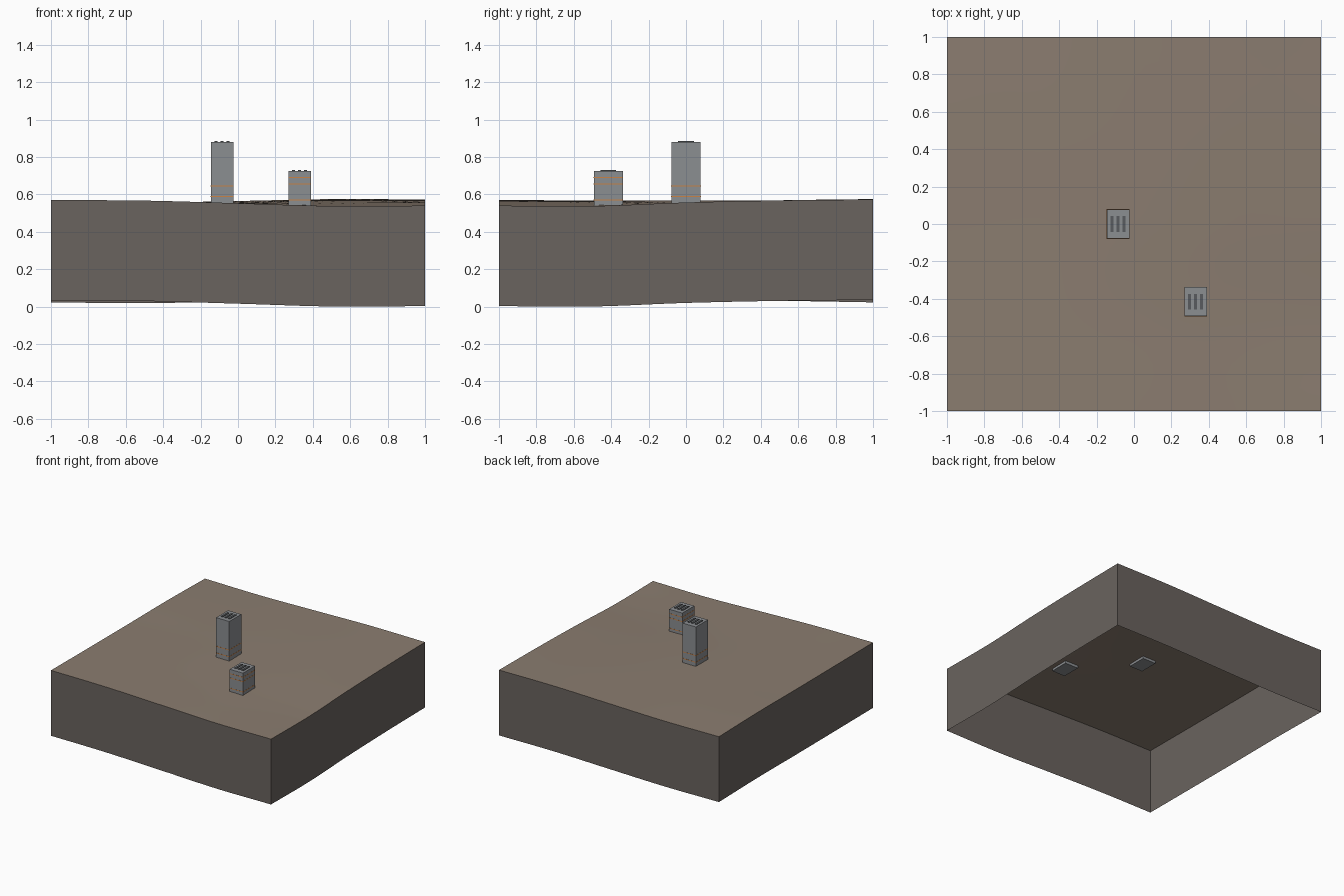
import bpy, bmesh

if "Cube" in bpy.data.objects:
    bpy.data.objects.remove(bpy.data.objects["Cube"])


def material(name, srgb):
    """Flat material from 0-255 sRGB values."""
    rgb = [((c / 255 + 0.055) / 1.055) ** 2.4 for c in srgb]
    mat = bpy.data.materials.new(name)
    mat.use_nodes = True
    mat.diffuse_color = (*rgb, 1)
    mat.node_tree.nodes["Principled BSDF"].inputs["Base Color"].default_value = (*rgb, 1)
    return mat


soil = material("soil brown", (139, 125, 112))
earth = material("cut earth", (106, 99, 94))
concrete = material("concrete grey", (139, 142, 145))
vent_grey = material("vent dark grey", (88, 91, 94))
orange = material("stripe orange", (200, 130, 70))


def finish(name, bm, mats):
    mesh = bpy.data.meshes.new(name)
    bm.to_mesh(mesh)
    bm.free()
    for mat in mats:
        mesh.materials.append(mat)
    obj = bpy.data.objects.new(name, mesh)
    bpy.context.collection.objects.link(obj)
    return obj


def box(name, low, high, mat):
    bm = bmesh.new()
    bmesh.ops.create_cube(bm, size=1)
    for v in bm.verts:
        v.co = [a + (b - a) * (c + 0.5) for a, b, c in zip(low, high, v.co)]
    return finish(name, bm, [mat])


# Gently rolling ground: control heights, rows from front to back
HEIGHTS = [
    (.570, .567, .553, .538, .540),
    (.568, .562, .550, .540, .538),
    (.567, .560, .555, .555, .557),
    (.568, .561, .560, .568, .568),
    (.560, .556, .565, .575, .573),
]
DEPTH = 0.537
STEPS = 32


def spline(values, t):
    """Smooth curve through evenly spaced values, t from -1 to 1."""
    last = len(values) - 1
    s = (t + 1) / 2 * last
    i = min(int(s), last - 1)
    f = s - i
    p1, p2 = values[i], values[i + 1]
    p0 = values[i - 1] if i > 0 else 2 * p1 - p2
    p3 = values[i + 2] if i + 2 <= last else 2 * p2 - p1
    return p1 + f / 2 * (p2 - p0 + f * (2 * p0 - 5 * p1 + 4 * p2 - p3
                                        + f * (3 * (p1 - p2) + p3 - p0)))


def ground(x, y):
    return spline([spline(row, x) for row in HEIGHTS], y)


bm = bmesh.new()
bmesh.ops.create_grid(bm, x_segments=STEPS, y_segments=STEPS, size=1)
for v in bm.verts:
    v.co.z = ground(max(-1, min(1, v.co.x)), max(-1, min(1, v.co.y)))
for f in bm.faces:
    f.smooth = True

# Skirt hanging from the rim, open below
rim = [e for e in bm.edges if e.is_boundary]
skirt = bmesh.ops.extrude_edge_only(bm, edges=rim)["geom"]
for part in skirt:
    if isinstance(part, bmesh.types.BMVert):
        part.co.z -= DEPTH
    elif isinstance(part, bmesh.types.BMFace):
        part.material_index = 1
        part.smooth = False
for e in rim:
    e.smooth = False
bmesh.ops.recalc_face_normals(bm, faces=bm.faces)
if max(bm.faces, key=lambda f: f.calc_center_median().z).normal.z < 0:
    bmesh.ops.reverse_faces(bm, faces=bm.faces)
finish("ground_block", bm, [soil, earth])


# Towers with stripe bands and roof vents
def tower(name, x, y, top, stripes):
    w, d = 0.06, 0.078
    box(name + "_body", (x - w, y - d, ground(x, y) - 0.02), (x + w, y + d, top), concrete)
    for i, z in enumerate(stripes):
        box(f"{name}_stripe_{i + 1}", (x - w - 0.001, y - d - 0.001, z - 0.003),
            (x + w + 0.001, y + d + 0.001, z + 0.003), orange)
    for i in range(3):
        vx = x + (i - 1) * 0.032
        box(f"{name}_vent_{i + 1}", (vx - 0.008, y - 0.042, top - 0.002),
            (vx + 0.008, y + 0.042, top + 0.005), vent_grey)


tower("tall_tower", -0.085, 0, 0.88, (0.59, 0.645))
tower("short_tower", 0.33, -0.415, 0.725, (0.57, 0.655, 0.69))
